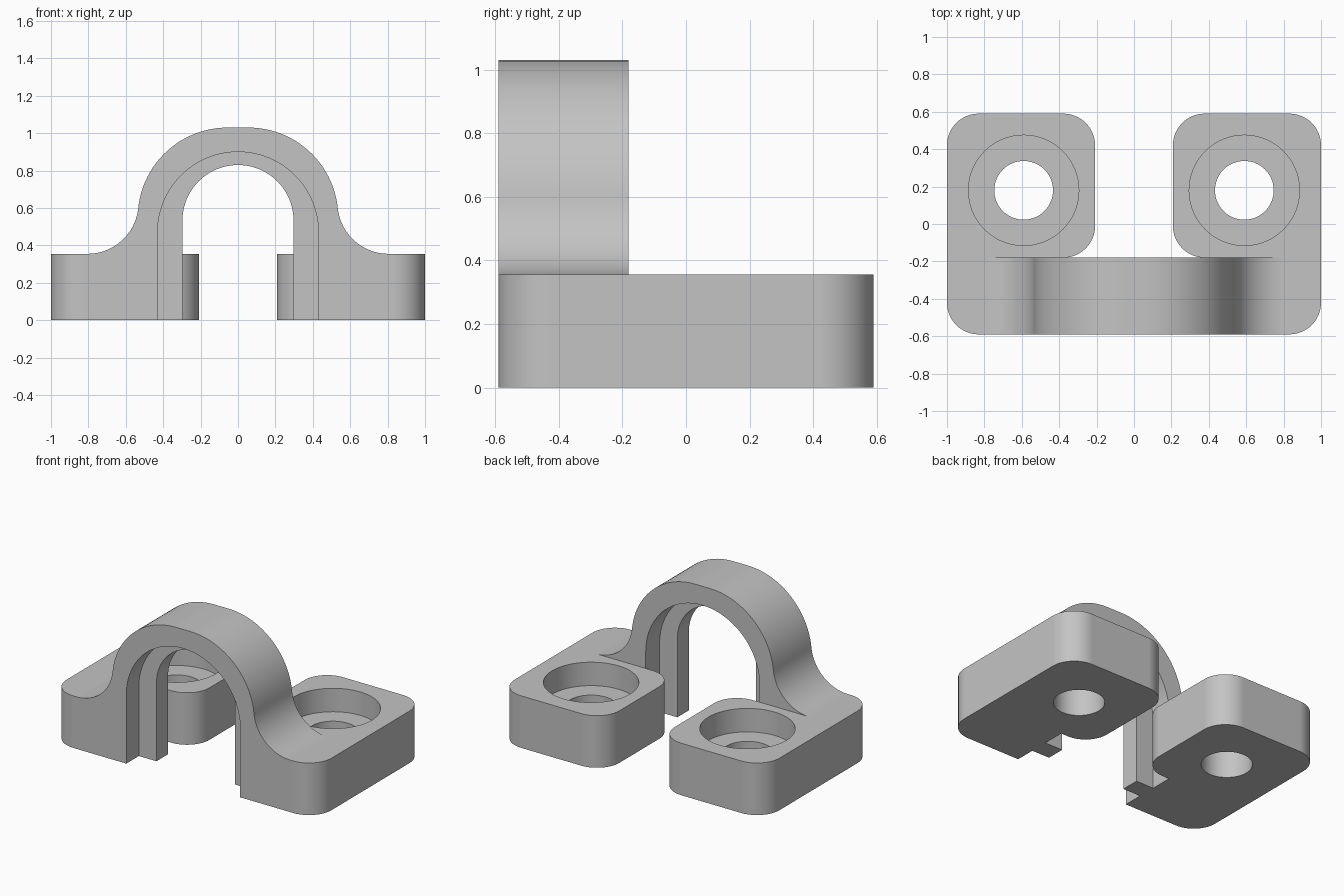
import bpy, bmesh, math

if "Cube" in bpy.data.objects:
    bpy.data.objects.remove(bpy.data.objects["Cube"])

W, Y0, Y1, YB = 1.0, -0.59, -0.18, 0.59   # half width, arch front, arch back, pad back
PAD_H, R = 0.355, 0.17                    # pad height, pad corner radius

grey = bpy.data.materials.new("light_grey")
grey.diffuse_color = (0.55, 0.55, 0.55, 1)
grey.use_nodes = True
grey.node_tree.nodes["Principled BSDF"].inputs["Base Color"].default_value = grey.diffuse_color


def arc(cx, cy, r, a0, a1, n=16):
    return [(cx + r * math.cos(math.radians(a0 + (a1 - a0) * i / n)),
             cy + r * math.sin(math.radians(a0 + (a1 - a0) * i / n))) for i in range(n + 1)]


def prism(name, pts, lo, hi, axis):
    """Closed prism from a 2D outline, extruded along y or z."""
    put = (lambda p, h: (p[0], h, p[1])) if axis == 'y' else (lambda p, h: (p[0], p[1], h))
    bm = bmesh.new()
    a = [bm.verts.new(put(p, lo)) for p in pts]
    b = [bm.verts.new(put(p, hi)) for p in pts]
    bm.faces.new(a)
    bm.faces.new(b)
    for i in range(len(pts)):
        j = (i + 1) % len(pts)
        bm.faces.new((a[i], a[j], b[j], b[i]))
    bmesh.ops.recalc_face_normals(bm, faces=bm.faces)
    me = bpy.data.meshes.new(name)
    bm.to_mesh(me)
    bm.free()
    me.materials.append(grey)
    ob = bpy.data.objects.new(name, me)
    bpy.context.collection.objects.link(ob)
    return ob


def combine(target, other, op):
    other.hide_render = True
    m = target.modifiers.new(op, 'BOOLEAN')
    m.operation, m.object, m.solver = op, other, 'EXACT'
    bpy.context.view_layer.objects.active = target
    bpy.ops.object.modifier_apply(modifier=m.name)
    bpy.data.objects.remove(other)


def mirrored(pts):
    return [(-x, y) for x, y in pts]


def opening(half, top, z0):
    """Round-topped opening outline, left foot over the top to right foot."""
    return [(-half, z0)] + arc(0, top - half, half, 180, 0, 48) + [(half, z0)]


# Arch: flared outer profile with the narrow opening
flare = arc(-0.805, 0.628, 0.273, -90, -6, 20)
crown = arc(-0.056, 0.55, 0.48, 174, 90, 24)
left = [(-0.805, 0.0)] + flare + crown[1:]
outline = left + mirrored(left)[::-1] + opening(0.297, 0.83, 0.0)[::-1]
body = prism("saddle_clamp", outline, Y0, Y1, 'y')

# Wider recesses in front of and behind the middle rib
for lo, hi in ((-0.8, -0.455), (-0.33, 0.0)):
    combine(body, prism("recess_cutter", opening(0.43, 0.90, -0.2), lo, hi, 'y'), 'DIFFERENCE')

# Mounting pads with rounded corners
XI = 0.208
pad = (arc(-W + R, Y0 + R, R, 180, 270) + [(-0.5, Y0), (-0.5, Y1)]
       + arc(-XI - R, Y1 + R, R, -90, 0)
       + arc(-XI - R, YB - R, R, 0, 90)
       + arc(-W + R, YB - R, R, 90, 180))
for pts in (pad, mirrored(pad)):
    combine(body, prism("pad", pts, 0, PAD_H, 'z'), 'UNION')

# Counterbored screw holes
for x in (-0.59, 0.59):
    for r, z in ((0.295, 0.195), (0.157, -0.2)):
        circle = arc(x, 0.18, r, 0, 360, 64)[:-1]
        combine(body, prism("bore_cutter", circle, z, 0.6, 'z'), 'DIFFERENCE')

# Smooth curves, crisp edges
bpy.ops.object.select_all(action='DESELECT')
body.select_set(True)
bpy.context.view_layer.objects.active = body
bpy.ops.object.shade_smooth_by_angle(angle=math.radians(30))
wn = body.modifiers.new("weighted_normals", 'WEIGHTED_NORMAL')
wn.keep_sharp = True
